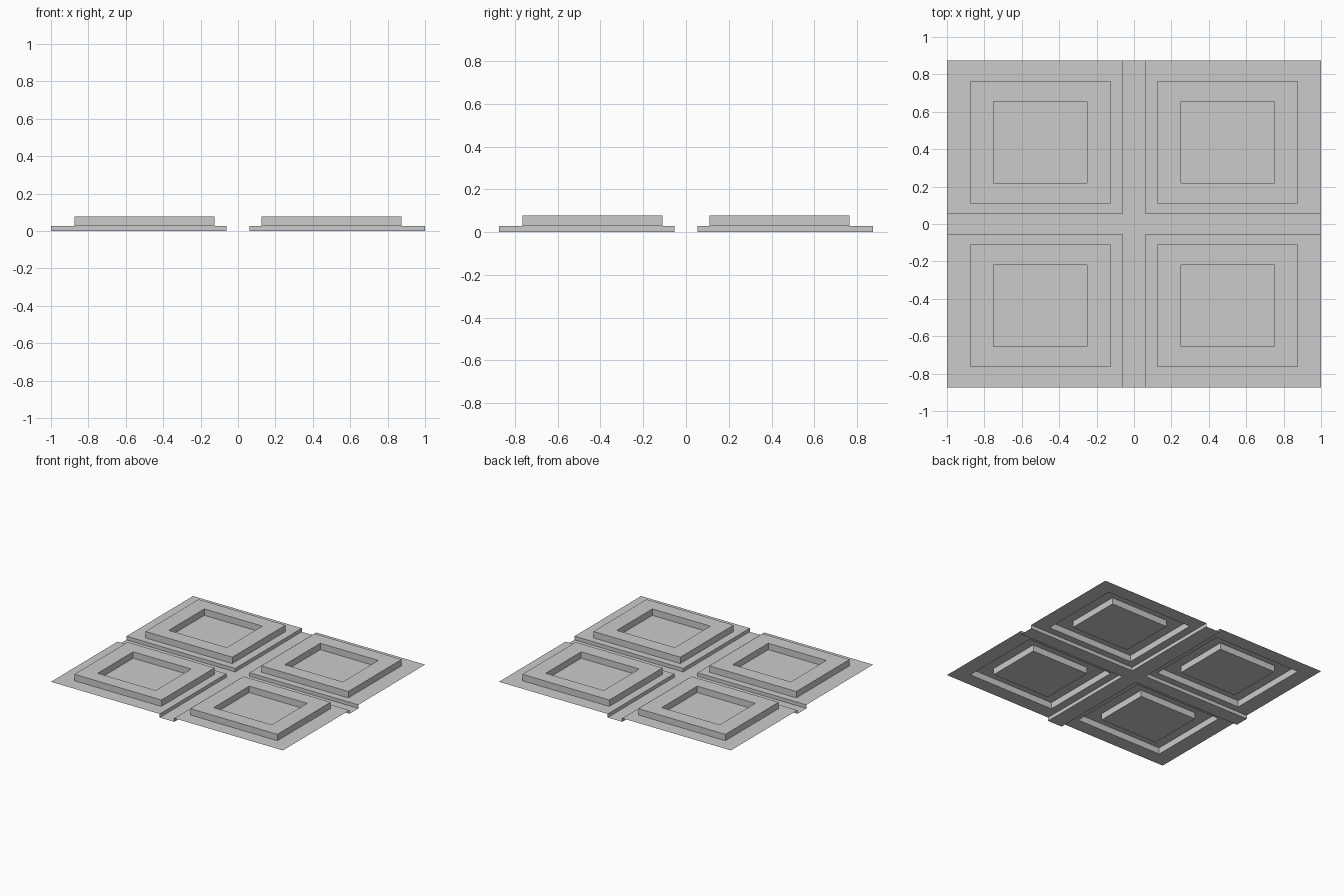
import bpy, bmesh

if "Cube" in bpy.data.objects:
    bpy.data.objects.remove(bpy.data.objects["Cube"])

LOW, TOP = 0.028, 0.078      # panel level, raised frame level
X, Y = 1.0, 0.875            # half size of the sheet
GX, GY = 0.0625, 0.0547      # half widths of the grooves


def rect(bm, x0, x1, y0, y1, z):
    return [bm.verts.new(p) for p in
            ((x0, y0, z), (x1, y0, z), (x1, y1, z), (x0, y1, z))]


def finish(bm, name):
    mesh = bpy.data.meshes.new(name)
    bm.to_mesh(mesh)
    bm.free()
    ob = bpy.data.objects.new(name, mesh)
    bpy.context.collection.objects.link(ob)
    # repeat the quadrant across both axes
    mod = ob.modifiers.new("mirror", 'MIRROR')
    mod.use_axis = (True, True, False)
    mod.merge_threshold = 0.0001


# coffered panel: nested rectangles stepping up to the frame and down again
bm = bmesh.new()
loops = [rect(bm, *r) for r in (
    (GX, X, GY, Y, LOW),
    (0.125, 0.875, 0.109, 0.765, LOW),
    (0.125, 0.875, 0.109, 0.765, TOP),
    (0.25, 0.75, 0.219, 0.656, TOP),
    (0.25, 0.75, 0.219, 0.656, LOW))]
for a, b in zip(loops, loops[1:]):
    for i in range(4):
        j = (i + 1) % 4
        bm.faces.new((a[i], a[j], b[j], b[i]))
bm.faces.new(loops[-1])
finish(bm, "coffered_panel")

# cross-shaped groove: floor strips and the low walls up to the panels
bm = bmesh.new()
for r in ((0, GX, 0, GY), (GX, X, 0, GY), (0, GX, GY, Y)):
    bm.faces.new(rect(bm, *r, 0))
for a, b in (((X, GY), (GX, GY)), ((GX, GY), (GX, Y))):
    bm.faces.new([bm.verts.new(p) for p in
                  ((*b, 0), (*a, 0), (*a, LOW), (*b, LOW))])
bmesh.ops.remove_doubles(bm, verts=bm.verts, dist=0.0001)
bmesh.ops.recalc_face_normals(bm, faces=bm.faces)
if sum(f.normal.z for f in bm.faces) < 0:
    bmesh.ops.reverse_faces(bm, faces=bm.faces)
finish(bm, "cross_groove")
